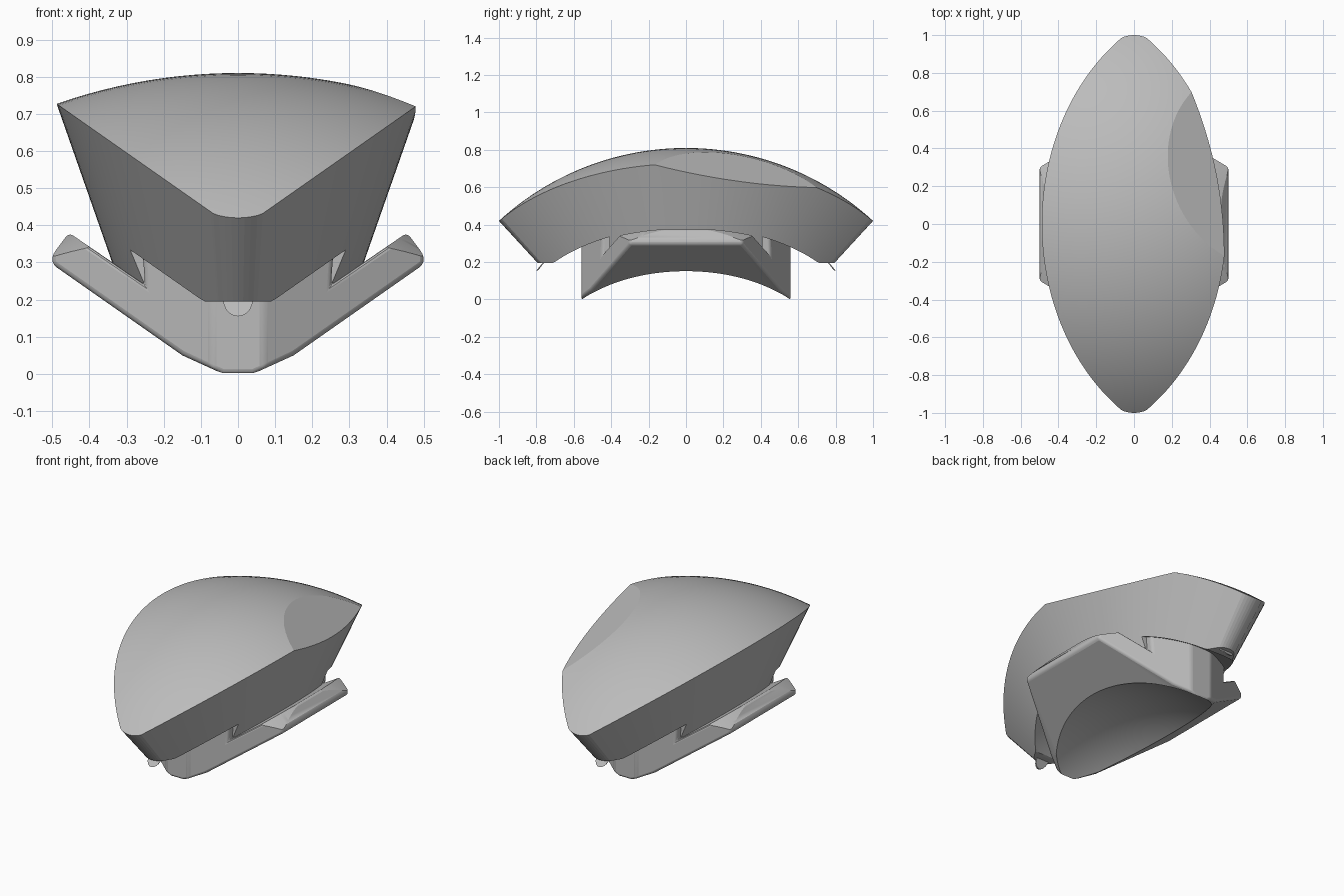
import bpy, bmesh, math
from mathutils import Vector

if "Cube" in bpy.data.objects:
    bpy.data.objects.remove(bpy.data.objects["Cube"])

C = Vector((0, 0, -0.667))      # shared centre of every spherical surface
R_TOP, R_UNDER, R_CAVITY, R_FLANGE = 1.477, 1.12, 0.87, 1.142

grey = bpy.data.materials.new("plain grey")
grey.use_nodes = True
grey.diffuse_color = (0.5, 0.5, 0.5, 1)
grey.node_tree.nodes["Principled BSDF"].inputs["Base Color"].default_value = (0.5, 0.5, 0.5, 1)


def finish(name, bm, angle=30):
    bmesh.ops.recalc_face_normals(bm, faces=bm.faces)
    mesh = bpy.data.meshes.new(name)
    bm.to_mesh(mesh)
    bm.free()
    mesh.materials.append(grey)
    ob = bpy.data.objects.new(name, mesh)
    bpy.context.collection.objects.link(ob)
    smooth(ob, angle)
    return ob


def smooth(ob, angle=30):
    bpy.ops.object.select_all(action='DESELECT')
    ob.select_set(True)
    bpy.context.view_layer.objects.active = ob
    bpy.ops.object.shade_smooth_by_angle(angle=math.radians(angle))


def half_width(y):
    # sphere cut by two sloping planes, with a rounded tip
    a, b = 1.49, 1.473
    c = 1.107 - R_TOP ** 2 + y * y
    w = (-b + math.sqrt(max(b * b - 4 * a * c, 0))) / (2 * a)
    if abs(y) > 0.97:
        w = min(w, math.sqrt(max(0.163 ** 2 - (abs(y) - 0.837) ** 2, 0)))
    return w


def lens_shell(outer, inner, floor, rows=72, cols=24):
    # lens-shaped wedge of a spherical shell with walls aimed at the centre
    bm = bmesh.new()
    layers = []
    for radius in (outer, inner):
        grid = []
        for i in range(rows + 1):
            y = -math.cos(math.pi * i / rows)
            w = half_width(y)
            row = []
            for j in range(cols + 1):
                x = w * (2 * j / cols - 1)
                d = Vector((x, y, math.sqrt(R_TOP ** 2 - x * x - y * y))).normalized()
                row.append(bm.verts.new(C + d * max(radius, (floor - C.z) / d.z)))
            grid.append(row)
        layers.append(grid)
        for i in range(rows):
            for j in range(cols):
                bm.faces.new((grid[i][j], grid[i + 1][j], grid[i + 1][j + 1], grid[i][j + 1]))
    top, low = layers
    for j in (0, cols):
        for i in range(rows):
            bm.faces.new((top[i][j], top[i + 1][j], low[i + 1][j], low[i][j]))
    bmesh.ops.remove_doubles(bm, verts=bm.verts, dist=1e-5)
    bmesh.ops.dissolve_degenerate(bm, edges=bm.edges, dist=1e-5)
    return bm


def slice_off(bm, point, normal):
    cut = bmesh.ops.bisect_plane(bm, geom=bm.verts[:] + bm.edges[:] + bm.faces[:],
                                 plane_co=point, plane_no=normal, clear_outer=True)
    edges = [e for e in cut["geom_cut"] if isinstance(e, bmesh.types.BMEdge)]
    bmesh.ops.holes_fill(bm, edges=edges, sides=0)


def sphere(name, radius):
    bm = bmesh.new()
    bmesh.ops.create_uvsphere(bm, u_segments=128, v_segments=64, radius=radius)
    bmesh.ops.translate(bm, verts=bm.verts, vec=C)
    ob = finish(name, bm)
    ob.hide_render = True
    return ob


# Domed upper block with one shallow flat on its left rear edge
bm = lens_shell(R_TOP, R_UNDER, 0.195)
slice_off(bm, Vector((0.39, 0.265, 0.66)), Vector((0.476, 0.215, 0.852)))
finish("domed_block", bm, 6)

# Neck joining the two halves
bm = lens_shell(R_UNDER + 0.03, 0.99, 0.1)
for side in (-1, 1):
    slice_off(bm, Vector((0, side * 0.41, 0)), Vector((0, side, 0)))
finish("neck", bm)

# V-shaped lower body with flanges, extruded front to back
half = [(0.04, 0.0), (0.15, 0.05), (0.5, 0.295), (0.5, 0.32), (0.455, 0.38), (0.25, 0.24), (0.27, 0.5)]
profile = half + [(-x, z) for x, z in reversed(half)]
bm = bmesh.new()
face = bm.faces.new([bm.verts.new((x, -0.56, z)) for x, z in profile])
moved = bmesh.ops.extrude_face_region(bm, geom=[face])["geom"]
bmesh.ops.translate(bm, verts=[v for v in moved if isinstance(v, bmesh.types.BMVert)], vec=(0, 1.12, 0))
bmesh.ops.recalc_face_normals(bm, faces=bm.faces)
for sx in (-1, 1):
    for sy in (-1, 1):
        slice_off(bm, Vector((sx * 0.07, sy * 0.56, 0)), Vector((sx * 0.26, sy * 0.43, 0)))
body = finish("flanged_body", bm)

bevel = body.modifiers.new("soft edges", 'BEVEL')
bevel.width, bevel.segments = 0.014, 3
cutters = [sphere("outer_cutter", R_FLANGE), sphere("cavity_cutter", R_CAVITY)]
for cutter, mode in zip(cutters, ('INTERSECT', 'DIFFERENCE')):
    mod = body.modifiers.new(mode.lower(), 'BOOLEAN')
    mod.operation, mod.object, mod.solver = mode, cutter, 'EXACT'
bpy.context.view_layer.update()
shaped = bpy.data.meshes.new_from_object(body.evaluated_get(bpy.context.evaluated_depsgraph_get()))
body.modifiers.clear()
body.data = shaped
for cutter in cutters:
    bpy.data.objects.remove(cutter)
shaped.materials.clear()
shaped.materials.append(grey)
smooth(body)

# Small thin tabs hanging under each tip
for name, s in (("front_tab", -1), ("back_tab", 1)):
    bm = bmesh.new()
    steps = [math.pi * k / 10 for k in range(11)]
    rim = [(0.04 * math.cos(a), 0.2 - 0.045 * math.sin(a)) for a in steps]
    front = bm.faces.new([bm.verts.new((x, s * (0.755 + (0.2 - z) * 0.8), z)) for x, z in rim])
    moved = bmesh.ops.extrude_face_region(bm, geom=[front])["geom"]
    bmesh.ops.translate(bm, verts=[v for v in moved if isinstance(v, bmesh.types.BMVert)],
                        vec=(0, s * 0.008, 0))
    finish(name, bm)
